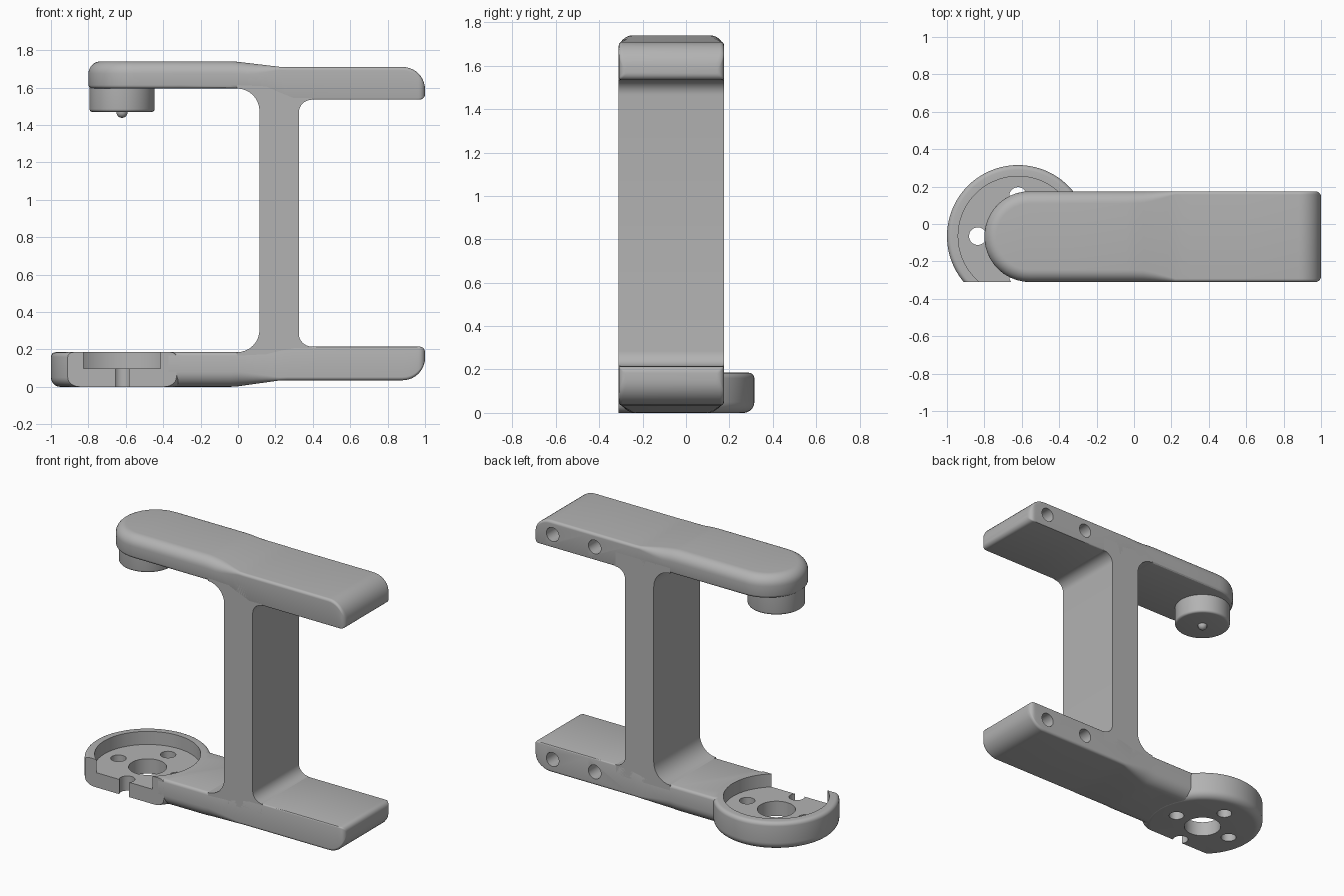
import bpy, bmesh, math
from math import sin, cos, pi, sqrt, radians

cube = bpy.data.objects.get("Cube")
if cube:
    bpy.data.objects.remove(cube, do_unlink=True)

grey = bpy.data.materials.new("plain grey")
GREY = (0.45, 0.45, 0.45, 1)
grey.diffuse_color = GREY
grey.use_nodes = True
grey.node_tree.nodes["Principled BSDF"].inputs["Base Color"].default_value = GREY

YC, HW = -0.0675, 0.2425        # centre line and half width of the frame
CUP = (-0.62, -0.065)           # axis of the cup and the plunger


def finish(bm, name):
    bmesh.ops.recalc_face_normals(bm, faces=bm.faces)
    me = bpy.data.meshes.new(name)
    bm.to_mesh(me)
    bm.free()
    ob = bpy.data.objects.new(name, me)
    bpy.context.collection.objects.link(ob)
    me.materials.append(grey)
    return ob


def lathe(name, profile, closed, n=64):
    """Turn (radius, z) points about the cup axis."""
    bm = bmesh.new()
    rings = [[bm.verts.new((CUP[0] + r * cos(2 * pi * i / n), CUP[1] + r * sin(2 * pi * i / n), z))
              for i in range(n)] for r, z in profile]
    pairs = list(zip(rings, rings[1:] + rings[:1]))
    for a, b in pairs if closed else pairs[:-1]:
        for i in range(n):
            j = (i + 1) % n
            bm.faces.new((a[i], a[j], b[j], b[i]))
    if not closed:
        bm.faces.new(rings[0])
        bm.faces.new(rings[-1])
    return finish(bm, name)


def cylinder(r, depth, loc, along_y=False):
    bpy.ops.mesh.primitive_cylinder_add(vertices=40, radius=r, depth=depth, location=loc,
                                        rotation=(pi / 2 if along_y else 0, 0, 0))
    return bpy.context.object


def cut(ob, cutter):
    cutter.hide_render = True
    mod = ob.modifiers.new("cut", "BOOLEAN")
    mod.operation, mod.solver, mod.object = "DIFFERENCE", "EXACT", cutter
    bpy.context.view_layer.objects.active = ob
    bpy.ops.object.modifier_apply(modifier=mod.name)
    bpy.data.objects.remove(cutter, do_unlink=True)


def arc(cx, cz, r, a0, a1, n=8):
    return [(cx + r * cos(radians(a0 + (a1 - a0) * i / n)),
             cz + r * sin(radians(a0 + (a1 - a0) * i / n))) for i in range(n + 1)]


def blend(x, x0, x1, a, b):
    t = min(1, max(0, (x - x0) / (x1 - x0)))
    return a + (b - a) * t


def drop(x, r):
    """Height lost to an end rounding of radius r at x = 1."""
    t = max(0, x - (1 - r))
    return r - sqrt(max(0, r * r - t * t))


def arm(name, outer_l, outer_r, inner_l, inner_r):
    """Rounded section swept round a U path, then capped on both faces."""
    d = 1 if outer_l > inner_l else -1
    xs = [0.88 + 0.12 * sin(radians(a)) for a in range(90, -1, -9)]
    xs += [0.6, 0.3, 0.26, 0.22, 0.18, 0.15, 0.1, 0.05, 0.0, -0.04, -0.3]
    front = [(x, YC - HW + drop(x, 0.03), 0, -1) for x in xs]
    back = [(x, 2 * YC - y, 0, 1) for x, y, _, _ in reversed(front)]
    tip = []
    for k in range(22):
        a = radians(270 - 180 * k / 21)
        tip.append((-0.8 + HW + HW * cos(a), YC + HW * sin(a), cos(a), sin(a)))
    bm = bmesh.new()
    rows = []
    for x, y, nx, ny in front + tip + back:
        zo = blend(x, -0.02, 0.23, outer_l, outer_r) - d * drop(x, 0.12)
        zi = blend(x, 0.15, 0.3, inner_l, inner_r) + d * drop(x, 0.03)
        h = abs(zo - zi)
        ro = min(blend(x, 0, 0.22, 0.08, 0.018), h * 0.45)
        ri = min(blend(x, 0, 0.22, 0.018, 0.008), h * 0.45)
        sec = [(ri * (1 - sin(t)), zi + d * ri * (1 - cos(t))) for t in (0, pi / 6, pi / 3, pi / 2)]
        sec += [(ro * (1 - cos(t * pi / 16)), zo - d * ro * (1 - sin(t * pi / 16))) for t in range(9)]
        rows.append([bm.verts.new((x - nx * s, y - ny * s, z)) for s, z in sec])
    for a, b in zip(rows, rows[1:]):
        for j in range(len(a) - 1):
            bm.faces.new((a[j], a[j + 1], b[j + 1], b[j]))
    n = len(rows)
    for i in range(n // 2 - 1):
        for j in (0, -1):
            bm.faces.new((rows[i][j], rows[i + 1][j], rows[n - 2 - i][j], rows[n - 1 - i][j]))
    # close the gap at the rounded tip and the flat end
    a, b = rows[n // 2 - 1], rows[n // 2]
    bm.faces.new(rows[0] + rows[-1][::-1])
    ob = finish(bm, name)
    # blind screw holes in the back of the stub
    for x in (0.86, 0.55):
        cut(ob, cylinder(0.046, 0.4, (x, 0.175, (outer_r + inner_r) / 2), True))
    return ob


upper_arm = arm("upper_arm", 1.74, 1.71, 1.595, 1.535)
lower_arm = arm("lower_arm", 0.0, 0.035, 0.185, 0.215)
cut(lower_arm, cylinder(0.35, 1, (CUP[0], CUP[1], 0)))
# remove the offcut-free front corner left of the cup
# upright web with fillets into both arms
outline = [(-0.005, 0.15)] + arc(-0.005, 0.305, 0.12, -90, 0)
outline += arc(-0.005, 1.475, 0.12, 0, 90) + [(-0.005, 1.63), (0.395, 1.63)]
outline += arc(0.395, 1.465, 0.07, 90, 180) + arc(0.395, 0.285, 0.07, 180, 270) + [(0.395, 0.15)]
bm = bmesh.new()
face = bm.faces.new([bm.verts.new((x, YC - HW, z)) for x, z in outline])
new = bmesh.ops.extrude_face_region(bm, geom=[face])["geom"]
bmesh.ops.translate(bm, vec=(0, 2 * HW, 0), verts=[g for g in new if isinstance(g, bmesh.types.BMVert)])
web = finish(bm, "upright_web")

# open cup with a flat front, centre bore and four screw holes
cup = lathe("cup", [(0.115, 0)] + arc(0.33, 0.05, 0.05, -90, 0) + arc(0.355, 0.16, 0.025, 0, 90, 5)
            + [(0.32, 0.185), (0.32, 0.098), (0.115, 0.098)], True, 96)
for k in range(4):
    a = k * pi / 2
    cut(cup, cylinder(0.047, 1, (CUP[0] + 0.215 * cos(a), CUP[1] + 0.215 * sin(a), 0)))
bpy.ops.mesh.primitive_cube_add(size=1, location=(CUP[0], YC - HW - 0.5, 0))
cut(cup, bpy.context.object)

# plunger under the upper arm, with a small round tip
plunger = lathe("plunger", [(0.174, 1.62)] + arc(0.159, 1.485, 0.015, 0, -90, 4), False)
tip = lathe("plunger_tip", [(0.03, 1.48)] + arc(0, 1.468, 0.03, 0, -85, 6), False, 24)

# smooth rounded faces, keep edges sharp
bpy.ops.object.select_all(action="DESELECT")
for ob in (upper_arm, lower_arm, web, cup, plunger, tip):
    ob.select_set(True)
bpy.context.view_layer.objects.active = cup
bpy.ops.object.shade_smooth_by_angle(angle=radians(30))
